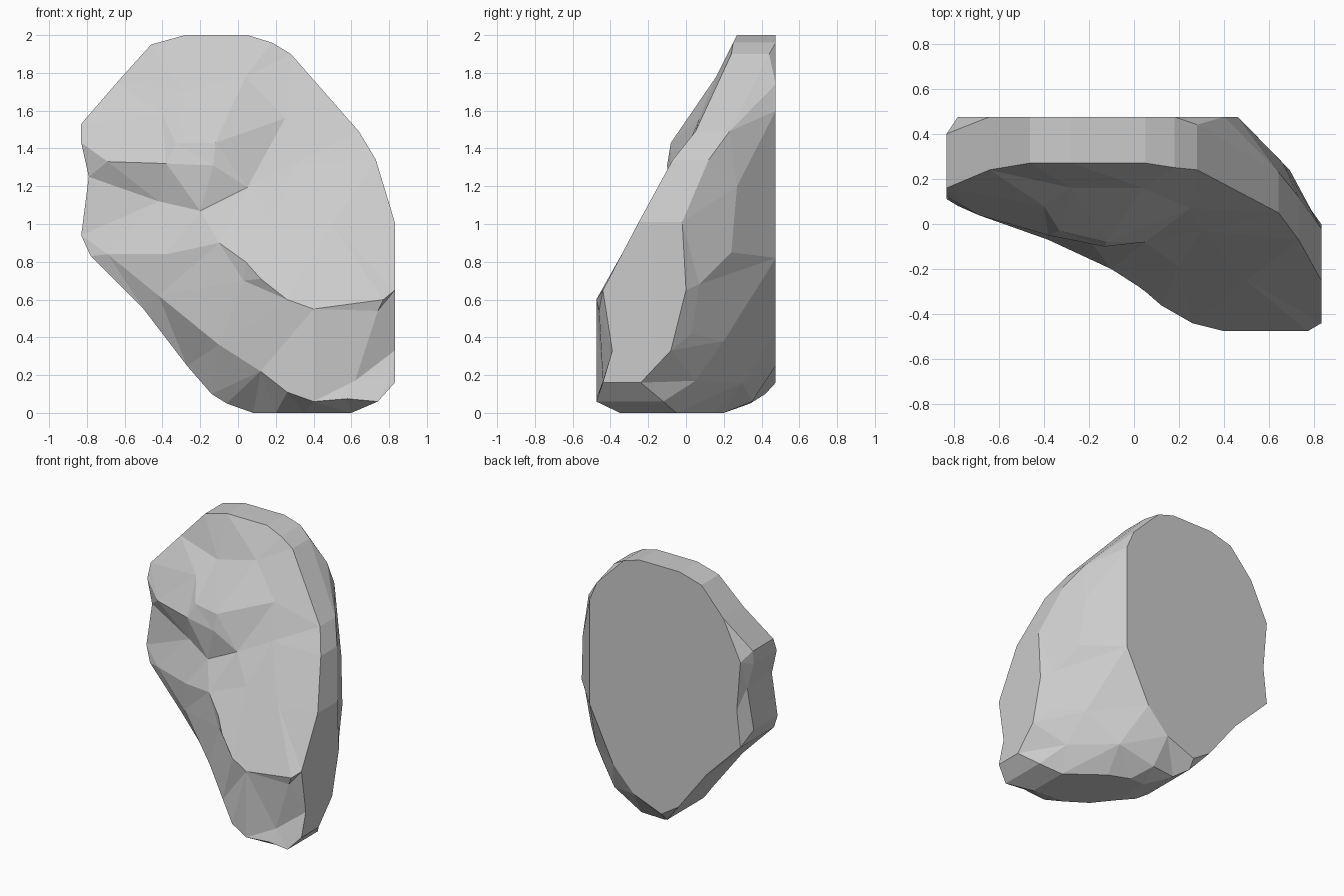
import bpy, bmesh
from mathutils import Vector
from mathutils.geometry import delaunay_2d_cdt

# Outline seen from the front: x, z, front-rim y, back-rim y
RIM = [
    (-.28, 2.0, .27, .475), (.05, 2.0, .27, .475), (.18, 1.96, .25, .475),
    (.28, 1.90, .24, .44), (.64, 1.49, .05, .23), (.73, 1.34, -.07, .12),
    (.83, 1.01, -.25, -.02), (.83, .65, -.44, .0), (.83, .33, -.39, -.08),
    (.83, .16, -.44, -.24), (.74, .06, -.475, -.12), (.60, 0, -.35, -.05),
    (.35, 0, -.33, .14), (.20, 0, -.23, .20), (.08, 0, -.08, .20),
    (-.06, .05, -.05, .34), (-.14, .10, -.01, .42), (-.27, .25, .06, .475),
    (-.50, .55, .05, .475), (-.78, .83, .08, .475), (-.83, .94, .11, .39),
    (-.79, 1.25, .12, .41), (-.83, 1.43, .12, .39), (-.83, 1.53, .16, .40),
    (-.64, 1.75, .24, .475), (-.46, 1.95, .27, .475),
]
# Relief points on the slanted front: x, z, y
FRONT = [
    (.04, 1.78, .16), (-.28, 1.70, .16), (-.40, 1.58, .08), (-.33, 1.43, -.03),
    (-.12, 1.43, -.08), (-.69, 1.33, .04), (-.38, 1.32, -.05), (.30, 1.32, -.03),
    (-.13, 1.31, -.10), (.05, 1.195, -.08), (.25, 1.56, .07), (-.42, 1.12, .03),
    (-.20, 1.07, -.07), (-.69, .84, .04), (-.38, .84, -.07), (-.10, .90, -.20),
    (.04, .80, -.29), (.12, .71, -.36), (.26, .60, -.44), (.40, .55, -.475),
    (.77, .60, -.475), (.74, .54, -.46), (.62, .17, -.44), (.80, .17, -.44),
    (.58, .075, -.475), (.40, .06, -.475), (.26, .11, -.44), (.12, .22, -.35),
    (-.10, .36, -.19), (-.42, .62, -.03), (.03, .70, -.27), (.50, 1.00, -.25),
    (.20, 1.02, -.19),
]
# Points where the flat back rolls over to the side and base: x, z, y
BACK = [
    (.28, 1.86, .475), (.40, 1.74, .475), (.46, 1.60, .475), (.46, .82, .475),
    (.27, .43, .475), (.10, .25, .475), (-.13, .16, .475), (.66, 1.20, .27),
    (.69, .85, .24), (.78, .68, .07), (.76, .42, .03), (.60, .38, .20),
    (.64, .17, .05), (.38, .16, .30), (.12, .06, .35), (-.75, 1.10, .475),
    (-.78, 1.46, .475),
]

bm = bmesh.new()


def add_side(rim_column, inner, flip):
    """Triangulate one side inside the outline and return its rim vertices."""
    pts = [(p[0], p[1], p[rim_column]) for p in RIM] + inner
    verts = [bm.verts.new((x, y, z)) for x, z, y in pts]
    n = len(RIM)
    loop = list(range(n))
    _, _, faces, origin, _, _ = delaunay_2d_cdt(
        [Vector(p[:2]) for p in pts],
        [(i, (i + 1) % n) for i in loop], [loop], 1, 1e-6)
    for f in faces:
        tri = [verts[origin[i][0]] for i in f if origin[i]]
        if len(tri) == 3:
            bm.faces.new(tri[::-1] if flip else tri)
    return verts[:n]


# Front and back skins joined by a band around the edge
front = add_side(2, FRONT, False)
back = add_side(3, BACK, True)
for i in range(len(front)):
    j = (i + 1) % len(front)
    bm.faces.new((front[i], front[j], back[j], back[i]))

bmesh.ops.recalc_face_normals(bm, faces=bm.faces[:])
mesh = bpy.data.meshes.new("rock")
bm.to_mesh(mesh)
bm.free()
rock = bpy.data.objects.new("rock", mesh)
bpy.context.collection.objects.link(rock)
